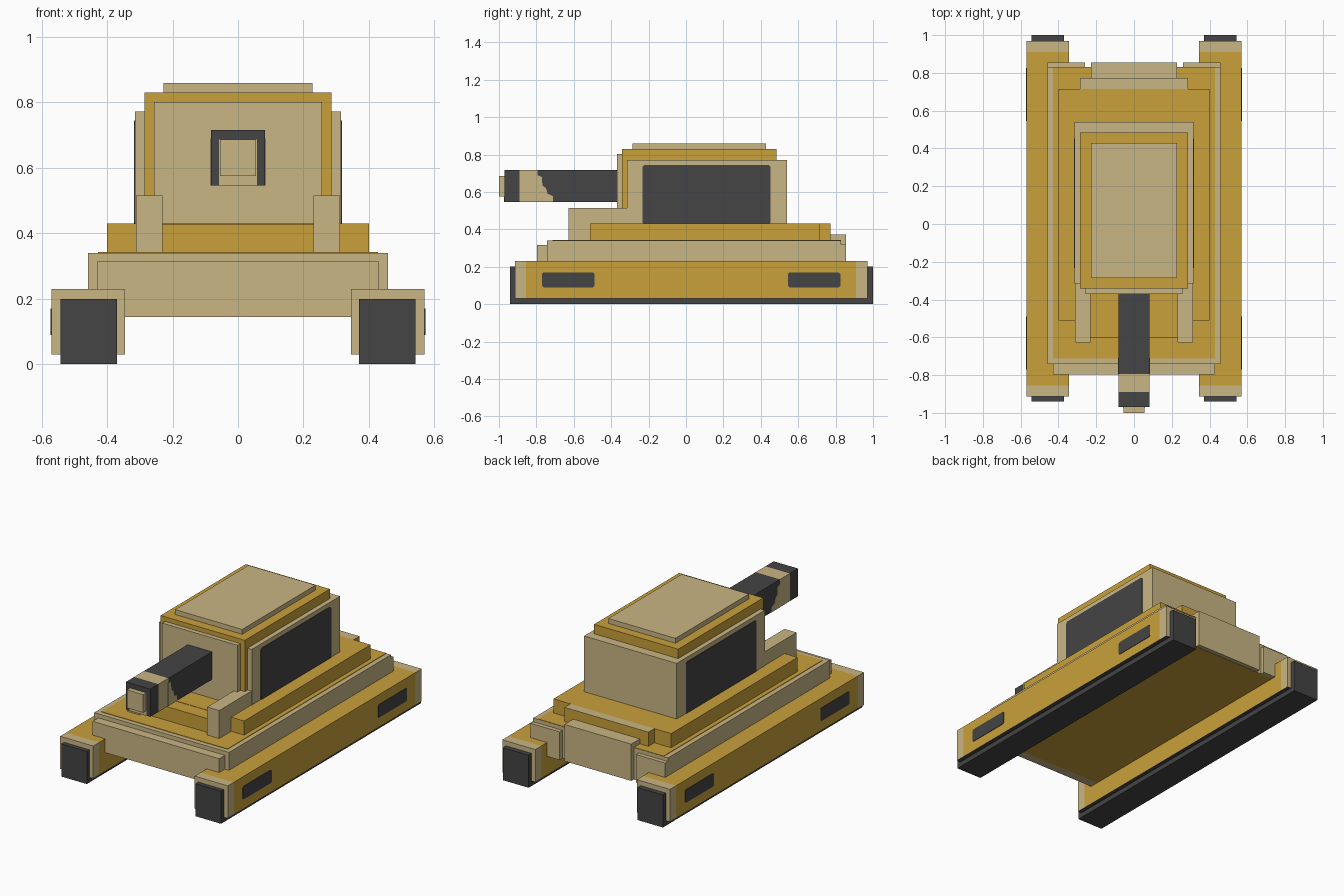
import bpy, bmesh

if "Cube" in bpy.data.objects:
    bpy.data.objects.remove(bpy.data.objects["Cube"])


def material(name, rgb):
    m = bpy.data.materials.new(name)
    m.diffuse_color = (*rgb, 1)
    m.use_nodes = True
    m.node_tree.nodes["Principled BSDF"].inputs["Base Color"].default_value = m.diffuse_color
    return m


YELLOW = material("ochre yellow", (0.584, 0.352, 0.043))
TAN = material("sand tan", (0.584, 0.468, 0.233))
DARK = material("charcoal", (0.058, 0.058, 0.060))


def finish(name, bm, mats, rule=None):
    bmesh.ops.recalc_face_normals(bm, faces=bm.faces)
    bm.normal_update()
    if rule:
        for f in bm.faces:
            f.material_index = rule(f.normal)
    me = bpy.data.meshes.new(name)
    bm.to_mesh(me)
    bm.free()
    for m in mats:
        me.materials.append(m)
    ob = bpy.data.objects.new(name, me)
    bpy.context.collection.objects.link(ob)
    return ob


def box(name, x, y, z, *mats, rule=None):
    """Box from (min, max) ranges; a single x number means symmetric."""
    x = x if isinstance(x, tuple) else (-x, x)
    bm = bmesh.new()
    bmesh.ops.create_cube(bm, size=1)
    for v in bm.verts:
        v.co = [r[0] if c < 0 else r[1] for c, r in zip(v.co, (x, y, z))]
    return finish(name, bm, mats, rule)


def pair(name, x, y, z, *mats, rule=None):
    box("right_" + name, x, y, z, *mats, rule=rule)
    box("left_" + name, (-x[1], -x[0]), y, z, *mats, rule=rule)


def side_plates(name, x, pts, mat, t=0.003):
    """Thin painted plate with a (y, z) outline, on both sides."""
    for side, s in (("right_", 1), ("left_", -1)):
        bm = bmesh.new()
        a = [bm.verts.new((s * (x - t), y, z)) for y, z in pts]
        b = [bm.verts.new((s * (x + t), y, z)) for y, z in pts]
        bm.faces.new(a)
        bm.faces.new(b)
        for i in range(len(pts)):
            j = (i + 1) % len(pts)
            bm.faces.new((a[i], a[j], b[j], b[i]))
        finish(side + name, bm, [mat])


def clipped(y0, y1, z0, z1, c):
    return [(y0 + c, z0), (y1 - c, z0), (y1, z0 + c), (y1, z1 - c),
            (y1 - c, z1), (y0 + c, z1), (y0, z1 - c), (y0, z0 + c)]


def underside(n):
    return int(n.z < -0.5)


def topside(n):
    return int(n.z > 0.5)


# Tracks and their covers with tan ends
pair("track", (0.37, 0.543), (-0.94, 1.0), (0, 0.2), DARK)
COVER_X, COVER_Z = (0.345, 0.57), (0.03, 0.23)
pair("track_cover", COVER_X, (-0.855, 0.91), COVER_Z, YELLOW, DARK, rule=underside)
pair("cover_front_end", COVER_X, (-0.913, -0.855), COVER_Z, TAN, DARK, rule=underside)
pair("cover_back_end", COVER_X, (0.91, 0.97), COVER_Z, TAN, DARK, rule=underside)
side_plates("front_vent", 0.57, clipped(-0.77, -0.49, 0.09, 0.17, 0.008), DARK)
side_plates("back_vent", 0.57, clipped(0.545, 0.825, 0.09, 0.17, 0.008), DARK)

# Hull with painted top
box("hull", 0.458, (-0.742, 0.83), (0.145, 0.34), TAN, YELLOW, rule=underside)
box("hull_top_paint", 0.428, (-0.713, 0.829), (0.338, 0.343), YELLOW)
box("front_plate", 0.43, (-0.797, -0.742), (0.145, 0.315), TAN)
pair("back_plate", (0.26, 0.458), (0.83, 0.856), (0.145, 0.318), TAN)
box("back_hatch", 0.227, (0.77, 0.856), (0.147, 0.373), TAN)

# Raised deck
box("deck", 0.4, (-0.512, 0.715), (0.335, 0.43), YELLOW)
box("deck_front", 0.235, (-0.6, -0.51), (0.335, 0.428), YELLOW)
box("deck_back", 0.285, (0.715, 0.772), (0.335, 0.43), YELLOW, TAN, rule=topside)
pair("front_rail", (0.23, 0.312), (-0.628, -0.31), (0.335, 0.515), TAN)

# Turret
box("turret_body", 0.315, (-0.315, 0.54), (0.425, 0.772), TAN)
box("turret_shell", 0.286, (-0.342, 0.484), (0.425, 0.83), YELLOW)
box("turret_front_plate", 0.256, (-0.37, -0.34), (0.425, 0.802), TAN)
box("roof_panel", 0.228, (-0.285, 0.428), (0.82, 0.86), TAN)
side_plates("turret_panel", 0.315, clipped(-0.232, 0.452, 0.425, 0.745, 0.01), DARK)

# Gun barrel with tan band and ragged side paint
BX, BZ = 0.083, (0.546, 0.716)
box("barrel", BX, (-0.795, -0.36), BZ, DARK)
box("barrel_band", BX, (-0.89, -0.795), BZ, TAN)
box("muzzle", BX, (-0.97, -0.89), BZ, DARK)
box("muzzle_face_paint", 0.058, (-0.973, -0.969), (0.546, 0.686), TAN)
box("muzzle_tip", 0.055, (-1.0, -0.97), (0.575, 0.686), TAN)
side_plates("band_edge_paint", BX,
            [(-0.796, 0.546), (-0.71, 0.546), (-0.712, 0.578), (-0.74, 0.59),
             (-0.748, 0.62), (-0.768, 0.635), (-0.77, 0.68), (-0.796, 0.69)],
            TAN, t=0.0015)
